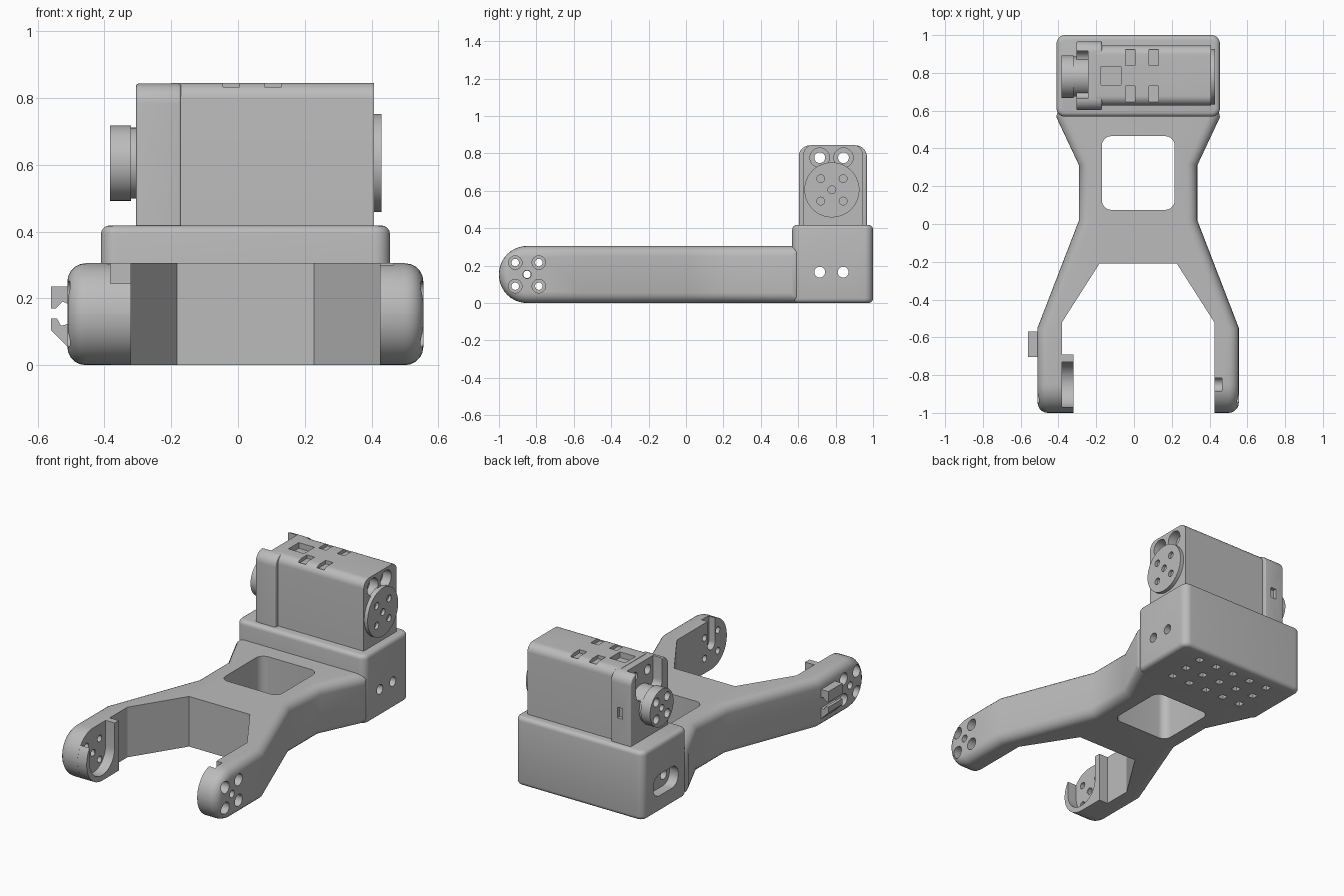
import bpy, bmesh, math
from mathutils import Vector

old = bpy.data.objects.get("Cube")
if old:
    bpy.data.objects.remove(old, do_unlink=True)

grey = bpy.data.materials.new("plain grey")
grey.use_nodes = True
COLOUR = (0.5, 0.5, 0.5, 1)
grey.diffuse_color = COLOUR
grey.node_tree.nodes["Principled BSDF"].inputs["Base Color"].default_value = COLOUR

CX = 0.022           # symmetry line of the bracket
MOTOR = (0.78, 0.605)  # motor axis in y, z
PIVOT = (-0.85, 0.153)  # arm pivot in y, z


def circle(centre, r, n=32):
    return [(centre[0] + r * math.cos(math.tau * i / n),
             centre[1] + r * math.sin(math.tau * i / n)) for i in range(n)]


def rounded(u0, u1, v0, v1, r=0.0, n=8):
    """Rectangle; r is one radius or (low-left, low-right, top-right, top-left)."""
    radii = r if isinstance(r, tuple) else (r,) * 4
    corners = [(u0, v0, 1, 1), (u1, v0, -1, 1), (u1, v1, -1, -1), (u0, v1, 1, -1)]
    pts = []
    for k, (u, v, su, sv) in enumerate(corners):
        rad = radii[k]
        if rad == 0:
            pts.append((u, v))
            continue
        for i in range(n + 1):
            a = math.pi + math.pi / 2 * (k + i / n)
            pts.append((u + su * rad + rad * math.cos(a), v + sv * rad + rad * math.sin(a)))
    return pts


def place(axis, u, v, w):
    return {"x": (w, u, v), "y": (u, w, v), "z": (u, v, w)}[axis]


def prism_mesh(axis, pts, lo, hi):
    bm = bmesh.new()
    a = [bm.verts.new(place(axis, u, v, lo)) for u, v in pts]
    b = [bm.verts.new(place(axis, u, v, hi)) for u, v in pts]
    bm.faces.new(a)
    bm.faces.new(b)
    for i in range(len(pts)):
        j = (i + 1) % len(pts)
        bm.faces.new((a[i], a[j], b[j], b[i]))
    bmesh.ops.recalc_face_normals(bm, faces=bm.faces)
    return bm


def bevel(bm, edges, size, segments):
    bmesh.ops.bevel(bm, geom=list(edges), offset=size, offset_type='OFFSET', segments=segments,
                    profile=0.5, affect='EDGES', clamp_overlap=True)
    bm.normal_update()


def to_object(name, bm):
    me = bpy.data.meshes.new(name)
    bm.to_mesh(me)
    bm.free()
    ob = bpy.data.objects.new(name, me)
    me.materials.append(grey)
    bpy.context.collection.objects.link(ob)
    return ob


def prism(name, axis, pts, lo, hi, rim=0.0):
    bm = prism_mesh(axis, pts, lo, hi)
    if rim:
        k = "xyz".index(axis)
        flat = [e for e in bm.edges if abs(e.verts[0].co[k] - e.verts[1].co[k]) < 1e-6]
        bevel(bm, flat, rim, 4)
    return to_object(name, bm)


def cut(target, axis, pts, lo, hi):
    cutter = prism("cutter", axis, pts, lo, hi)
    cutter.hide_render = True
    mod = target.modifiers.new("cut", 'BOOLEAN')
    mod.operation, mod.solver, mod.object = 'DIFFERENCE', 'EXACT', cutter
    bpy.context.view_layer.objects.active = target
    bpy.ops.object.modifier_apply(modifier=mod.name)
    bpy.data.objects.remove(cutter, do_unlink=True)


def four(centre, d):
    return [(centre[0] + i * d, centre[1] + j * d) for i in (-1, 1) for j in (-1, 1)]


# Forked frame: mirrored plan outline, rounded tips, rounded outer edges
half = [(.433, .62), (.433, .565), (.313, .31), (.313, .02), (.533, -.55),
        (.533, -1), (.403, -1), (.403, -.52), (.205, -.21)]
outline = [(CX + x, y) for x, y in half] + [(CX - x, y) for x, y in reversed(half)]
bm = prism_mesh("z", outline, 0, 0.305)
bm.normal_update()
tips = [e for e in bm.edges if all(abs(v.co.y + 1) < 1e-4 for v in e.verts)
        and abs(e.verts[0].co.z - e.verts[1].co.z) < 1e-4]
bevel(bm, tips, 0.15, 10)


def is_outer(f):
    side = 1 if f.calc_center_median().x > CX else -1
    return f.normal.x * side > 0.6


rims = [e for e in bm.edges if len(e.link_faces) == 2
        and is_outer(e.link_faces[0]) != is_outer(e.link_faces[1])]
bevel(bm, rims, 0.055, 5)
frame = to_object("forked_frame", bm)
cut(frame, "z", rounded(-.17, .215, .075, .465, .05), -.1, .5)

# Pivot screw holes in both arm ends
for p in four(PIVOT, 0.063):
    cut(frame, "x", circle(p, .02, 16), -.7, .7)
    cut(frame, "x", circle(p, .036, 24), .48, .7)
    cut(frame, "x", circle(p, .036, 24), -.7, -.44)
cut(frame, "x", circle(PIVOT, .022, 16), -.7, .7)
# Slide-in slot on the inside of one arm
cut(frame, "x", rounded(-.885, -.815, .12, .4, (.034, .034, 0, 0)), .3, .465)

# Open cup on the inside of the other arm
cup = prism("pivot_cup", "x", rounded(-1, -.69, 0, .305, (.15, 0, 0, .15)), -.39, -.32)
cut(cup, "x", circle(PIVOT, .12, 40), -.384, -.2)
cut(cup, "x", rounded(-.97, -.73, PIVOT[1], .4), -.384, -.2)
cut(cup, "x", rounded(-1.1, -.73, .25, .4), -.384, -.2)
for p in four(PIVOT, 0.063) + [PIVOT]:
    cut(cup, "x", circle(p, .02, 16), -.5, -.2)

# Cable clip prongs
clip_up = prism("cable_clip_upper", "y", [(-.56, .235), (-.5, .235), (-.5, .18), (-.525, .19),
                                          (-.545, .17), (-.56, .17)], -.705, -.57)
clip_low = prism("cable_clip_lower", "y", [(-.56, .14), (-.542, .14), (-.53, .118), (-.5, .125),
                                           (-.5, .045), (-.56, .105)], -.705, -.57)

# Motor housing block with screw holes, side pocket and vent grid
housing = prism("motor_housing", "z", rounded(-.41, .455, .568, 1, .045), 0, .418, rim=.025)
cut(housing, "x", rounded(.66, .9, .1, .23, .06), -.6, -.35)
for y in (.715, .84):
    cut(housing, "x", circle((y, .165), .029, 20), -.6, .6)
for i in range(5):
    for y in (.668, .787, .907):
        x = CX + .124 * (i - 2)
        cut(housing, "z", rounded(x - .02, x + .02, y - .02, y + .02), -.1, .05)

# Motor body and its wider gear cap
body = prism("motor_body", "x", rounded(.628, .945, .36, .845, (0, 0, .05, .05)), -.2, .407)
cap = prism("motor_gear_cap", "x", rounded(.603, .967, .36, .843, (0, 0, .06, .06)), -.305, -.17,
            rim=.008)
cut(cap, "x", rounded(.665, .915, .66, .9, (.05, .05, 0, 0)), -.4, -.243)
cut(cap, "y", rounded(-.25, -.215, .57, .635), .945, 1.1)
for y in (.715, .842):
    cut(body, "x", circle((y, .777), .029, 20), -.6, .6)
    cut(cap, "x", circle((y, .777), .029, 20), -.6, .6)
    cut(body, "x", circle((y, .777), .052, 28), .35, .6)
for x in (-.045, .08):
    for y in (.645, .84):
        cut(body, "z", rounded(x, x + .05, y, y + .085), .824, .9)
for part in (body, cap):
    cut(part, "z", rounded(-.175, -.07, .735, .835), .81, .9)

# Output discs at both ends
horn = prism("output_disc", "x", circle(MOTOR, .147, 64), .4, .43)
for p in four(MOTOR, .06) + [MOTOR]:
    cut(horn, "x", circle(p, .021, 16), .412, .5)
idler_neck = prism("idler_neck", "x", circle(MOTOR, .106, 48), -.33, -.24)
idler = prism("idler_disc", "x", circle(MOTOR, .113, 48), -.383, -.32)
for p in four(MOTOR, .052):
    cut(idler, "x", circle(p, .027, 20), -.5, -.34)
cut(idler, "x", circle(MOTOR, .02, 16), -.5, -.34)

# Smooth the curved walls and keep the edges crisp
bpy.ops.object.select_all(action='DESELECT')
parts = [frame, cup, clip_up, clip_low, housing, body, cap, horn, idler_neck, idler]
for ob in parts:
    ob.select_set(True)
bpy.context.view_layer.objects.active = frame
bpy.ops.object.shade_smooth_by_angle(angle=math.radians(30))
